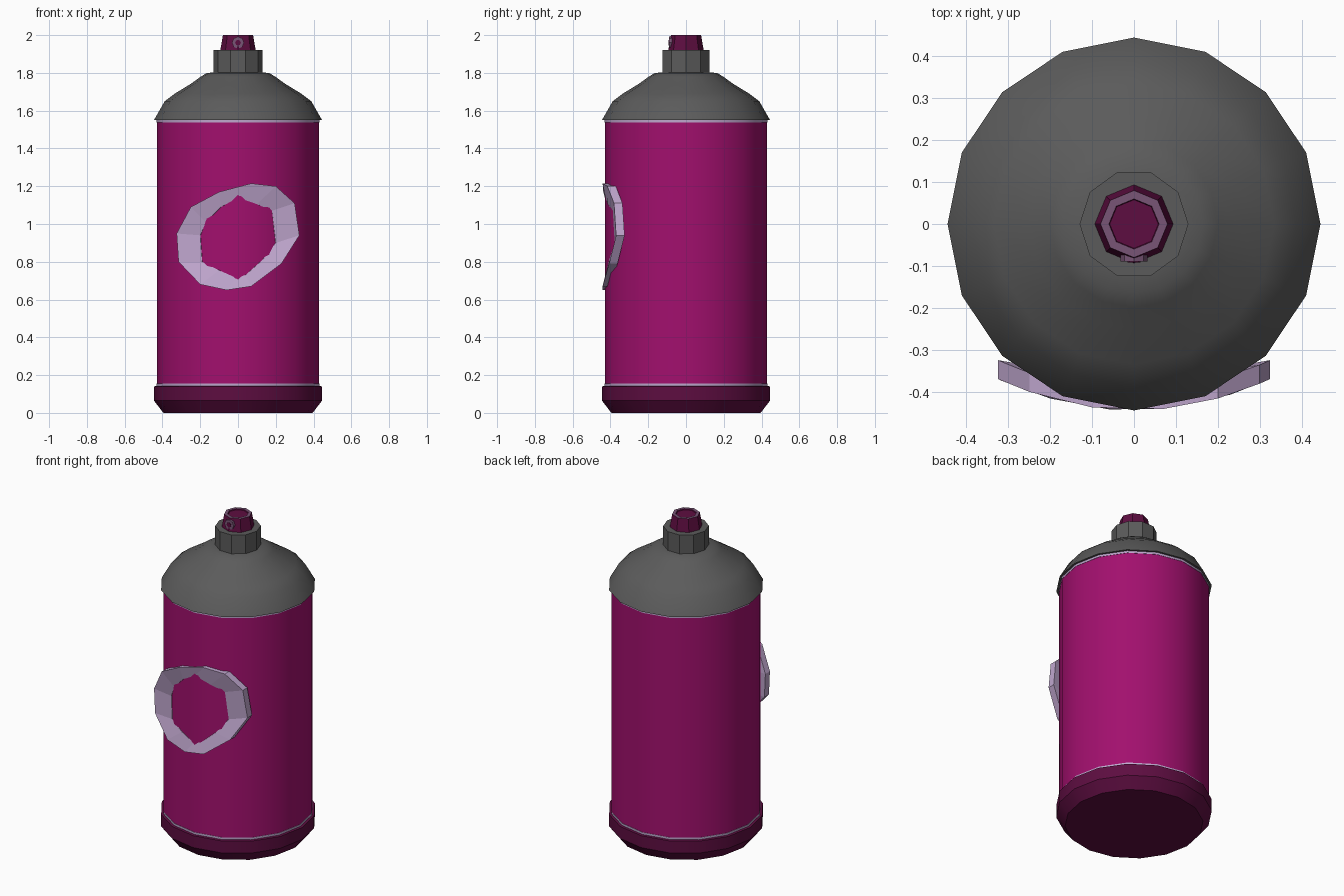
import bpy, bmesh
from math import sin, cos, tau, sqrt, radians

if "Cube" in bpy.data.objects:
    bpy.data.objects.remove(bpy.data.objects["Cube"])


def material(name, rgb):
    m = bpy.data.materials.new(name)
    m.use_nodes = True
    m.diffuse_color = (*rgb, 1)
    m.node_tree.nodes["Principled BSDF"].inputs["Base Color"].default_value = (*rgb, 1)
    return m


magenta = material("magenta", (0.36, 0.005, 0.155))
plum = material("dark plum", (0.11, 0.004, 0.052))
grey = material("dark grey", (0.105, 0.105, 0.105))
lilac = material("pale lilac", (0.52, 0.38, 0.61))
mauve = material("dusky mauve", (0.19, 0.09, 0.18))


def finish(name, bm, mats, smooth=True):
    bmesh.ops.recalc_face_normals(bm, faces=bm.faces)
    mesh = bpy.data.meshes.new(name)
    bm.to_mesh(mesh)
    bm.free()
    for m in mats:
        mesh.materials.append(m)
    ob = bpy.data.objects.new(name, mesh)
    bpy.context.collection.objects.link(ob)
    if smooth:
        bpy.ops.object.select_all(action='DESELECT')
        ob.select_set(True)
        bpy.context.view_layer.objects.active = ob
        bpy.ops.object.shade_smooth_by_angle(angle=radians(30))
    return ob


def bridge(bm, a, b, mat=0):
    n = len(a)
    for i in range(n):
        bm.faces.new((a[i], a[(i + 1) % n], b[(i + 1) % n], b[i])).material_index = mat


def lathe(name, profile, sides, mats, smooth=True, rim=None):
    """Spin (radius, height) points; rim is the segment given the second material."""
    bm = bmesh.new()
    rings = [[bm.verts.new((r * cos(tau * i / sides), r * sin(tau * i / sides), z))
              for i in range(sides)] for r, z in profile]
    for k in range(len(rings) - 1):
        bridge(bm, rings[k], rings[k + 1], 1 if k == rim else 0)
    bm.faces.new(rings[0])
    bm.faces.new(rings[-1])
    return finish(name, bm, mats, smooth)


# Can body, base and shoulder
lathe("base", [(0.395, 0), (0.445, 0.065), (0.445, 0.14), (0.42, 0.145)], 16, [plum])
lathe("body", [(0.43, 0.13), (0.43, 1.56)], 16, [magenta])
lathe("shoulder", [(0.42, 1.55), (0.445, 1.55), (0.388, 1.65), (0.335, 1.69),
                   (0.25, 1.742), (0.2, 1.778), (0.165, 1.8), (0.1, 1.803)], 16, [grey])

# Pale seams where the body meets its ends
for name, z in (("lower_seam", 0.143), ("upper_seam", 1.537)):
    lathe(name, [(0.432, z), (0.432, z + 0.013)], 16, [lilac])

# Collar and spray nozzle
lathe("collar", [(0.13, 1.795), (0.13, 1.92)], 10, [grey], False)
lathe("nozzle", [(0.097, 1.9), (0.08, 2.0), (0.06, 2.0), (0.058, 1.994)], 8,
      [plum, mauve], False, rim=1)
for name, r, y, mat in (("spray_outlet", 0.032, -0.089, mauve),
                        ("spray_hole", 0.015, -0.092, plum)):
    bm = bmesh.new()
    loops = [[bm.verts.new((r * cos(tau * i / 8), d, 1.96 + r * sin(tau * i / 8)))
              for i in range(8)] for d in (y, -0.06)]
    bridge(bm, *loops)
    bm.faces.new(loops[0])
    finish(name, bm, [mat], False)

# Lopsided ring wrapped round the front of the body
outer = [(0.07, 1.215), (0.2, 1.2), (0.3, 1.11), (0.325, 0.94), (0.23, 0.79), (0.07, 0.67),
         (-0.06, 0.65), (-0.2, 0.68), (-0.315, 0.8), (-0.325, 0.95), (-0.25, 1.09), (-0.1, 1.17)]
inner = [(0.0, 1.14), (0.1, 1.105), (0.18, 1.07), (0.2, 0.9), (0.13, 0.81), (0.04, 0.73),
         (-0.01, 0.715), (-0.1, 0.755), (-0.19, 0.8), (-0.2, 0.94), (-0.17, 1.01), (-0.09, 1.09)]


def skin(x):
    return -sqrt(0.43 ** 2 - x * x)


bm = bmesh.new()
front = [bm.verts.new((x, -0.445 + 0.71 * x * x, z)) for x, z in outer]
back = [bm.verts.new((x, -0.4 + 0.71 * x * x, z)) for x, z in outer]
sunk = [bm.verts.new((x, skin(x) + 0.003, z)) for x, z in inner]
root = [bm.verts.new((x * 0.9, skin(x * 0.9) + 0.04, z)) for x, z in inner]
for a, b in ((front, back), (back, root), (root, sunk), (sunk, front)):
    bridge(bm, a, b)
finish("front_ring", bm, [lilac], False)
